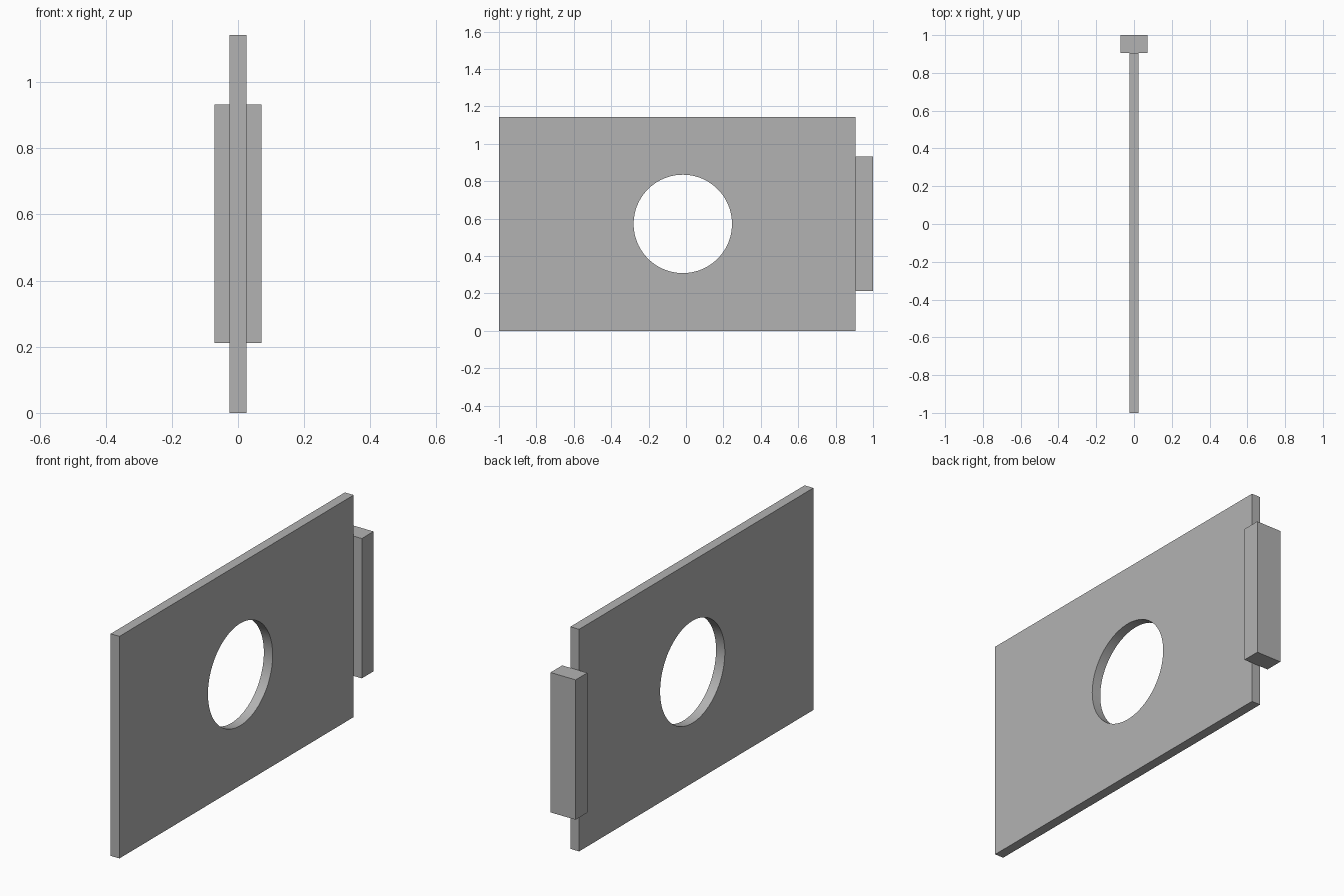
import bpy
import bmesh
from math import radians
from mathutils import Matrix

cube = bpy.data.objects.get("Cube")
if cube:
    bpy.data.objects.remove(cube, do_unlink=True)

# One plain grey for everything
grey = bpy.data.materials.new("plain grey")
grey.use_nodes = True
grey.diffuse_color = (0.45, 0.45, 0.45, 1)
grey.node_tree.nodes["Principled BSDF"].inputs["Base Color"].default_value = grey.diffuse_color


def finish(name, bm):
    mesh = bpy.data.meshes.new(name)
    bm.to_mesh(mesh)
    bm.free()
    mesh.materials.append(grey)
    obj = bpy.data.objects.new(name, mesh)
    bpy.context.collection.objects.link(obj)
    return obj


def box(name, low, high):
    bm = bmesh.new()
    bmesh.ops.create_cube(bm, size=1)
    for v in bm.verts:
        v.co = [a if c < 0 else b for c, a, b in zip(v.co, low, high)]
    return finish(name, bm)


HEIGHT = 1.143
MID = HEIGHT / 2

# Upright panel
panel = box("panel", (-0.025, -1, 0), (0.025, 0.905, HEIGHT))

# Round hole through the panel
bm = bmesh.new()
bmesh.ops.create_cone(
    bm, cap_ends=True, segments=96, radius1=0.263, radius2=0.263, depth=0.3,
    matrix=Matrix.Translation((0, -0.017, MID)) @ Matrix.Rotation(radians(90), 4, "Y"))
cutter = finish("hole_cutter", bm)
cutter.hide_render = True
cutter.hide_set(True)
hole = panel.modifiers.new("round hole", "BOOLEAN")
hole.operation = "DIFFERENCE"
hole.solver = "EXACT"
hole.object = cutter

# Bake the cut, then smooth the rim of the hole only
bpy.ops.object.select_all(action="DESELECT")
panel.select_set(True)
bpy.context.view_layer.objects.active = panel
bpy.ops.object.modifier_apply(modifier=hole.name)
bpy.ops.object.shade_smooth_by_angle(angle=radians(30))
bpy.data.objects.remove(cutter, do_unlink=True)

# Grip bar along the back edge
box("edge_bar", (-0.0715, 0.905, MID - 0.36), (0.0715, 1, MID + 0.36))
